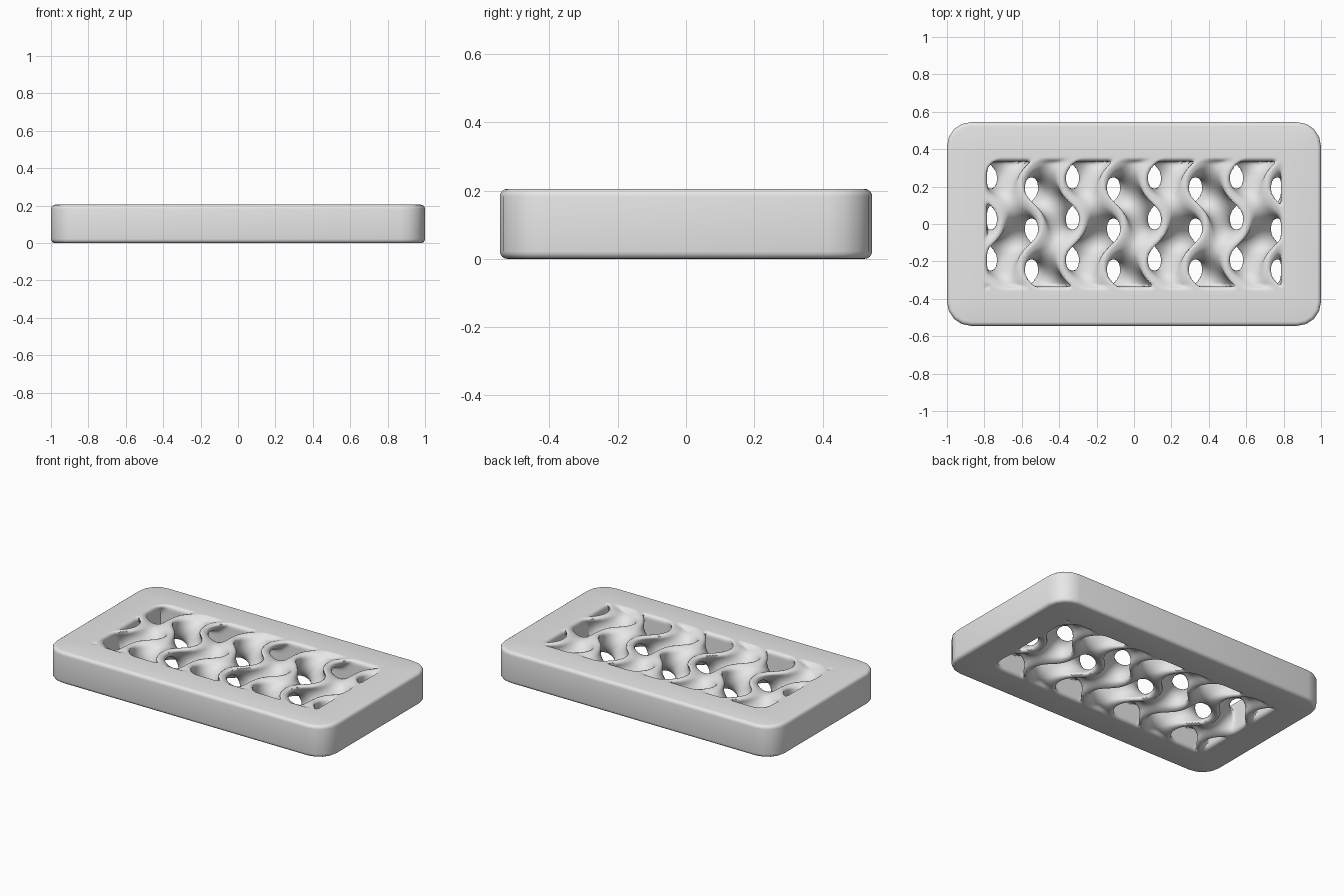
import bpy
import bmesh
import math
from mathutils import Vector

cube = bpy.data.objects.get("Cube")
if cube:
    bpy.data.objects.remove(cube, do_unlink=True)

HALF = Vector((1.0, 0.545, 0.1025))      # half size of the panel
WINDOW = (0.785, 0.335)                  # half size of the lattice opening
SEAM = (0.825, 0.375)                    # where frame and core meet
PERIOD = 0.4385                          # lattice repeat
LEVEL = 0.5                              # lattice sheet thickness level
EDGE = 0.022                             # edge rounding
STEP = 0.012                             # lattice mesh resolution
K = 2 * math.pi / PERIOD

grey = bpy.data.materials.new("plain_grey")
grey.use_nodes = True
grey.diffuse_color = (0.8, 0.8, 0.8, 1)
for node in grey.node_tree.nodes:
    if node.type == 'BSDF_PRINCIPLED':
        node.inputs["Base Color"].default_value = grey.diffuse_color


def finish(name, mesh, angle):
    obj = bpy.data.objects.new(name, mesh)
    bpy.context.collection.objects.link(obj)
    mesh.materials.append(grey)
    bpy.ops.object.select_all(action='DESELECT')
    obj.select_set(True)
    bpy.context.view_layer.objects.active = obj
    bpy.ops.object.shade_smooth_by_angle(angle=math.radians(angle))
    return obj


# Frame: stacked rounded rectangles joined by quad strips
def rounded_rect(hx, hy, radius, z, segments=4):
    points = []
    for corner, (sx, sy) in enumerate([(1, 1), (-1, 1), (-1, -1), (1, -1)]):
        for i in range(segments + 1):
            a = (corner + i / segments) * math.pi / 2
            points.append((sx * (hx - radius) + radius * math.cos(a),
                           sy * (hy - radius) + radius * math.sin(a), z))
    return points


def build_frame():
    bm = bmesh.new()
    top = 2 * HALF.z
    loops = [rounded_rect(*SEAM, 0.005, 0)]
    for z_mid, start in ((EDGE, -90), (top - EDGE, 0)):
        for i in range(5):
            a = math.radians(start + i * 22.5)
            inset = EDGE * (1 - math.cos(a))
            loops.append(rounded_rect(HALF.x - inset, HALF.y - inset,
                                      0.13 - inset, z_mid + EDGE * math.sin(a)))
    loops.append(rounded_rect(*SEAM, 0.005, top))
    rings = [[bm.verts.new(p) for p in loop] for loop in loops]
    for low, high in zip(rings, rings[1:]):
        for i in range(len(low)):
            j = (i + 1) % len(low)
            bm.faces.new((low[i], low[j], high[j], high[i]))
    mesh = bpy.data.meshes.new("frame")
    bm.to_mesh(mesh)
    bm.free()
    return finish("frame", mesh, 30)


# Rounded blends of two distances
def round_max(a, b, r):
    return min(-r, max(a, b)) + math.hypot(max(a + r, 0), max(b + r, 0))


def round_min(a, b, r):
    return -round_max(-a, -b, r)


# Solid of the core: wavy sheet plus opening wall, kept within the slab
def field(x, y, z):
    u, v, w = K * x, K * y, K * z
    wave = (math.sin(u) * math.cos(v) + math.sin(v) * math.cos(w)
            + math.sin(w) * math.cos(u))
    sheet = (abs(wave) - LEVEL) / (1.5 * K)
    wall = min(WINDOW[0] - abs(x), WINDOW[1] - abs(y))
    return round_max(round_min(wall, sheet, 0.012), abs(z) - HALF.z, EDGE)


def settle(p):
    # Slide a point onto the surface
    e = 0.001
    for _ in range(2):
        f = field(*p)
        grad = Vector([(field(*(p + d)) - field(*(p - d))) / (2 * e)
                       for d in (Vector((e, 0, 0)), Vector((0, e, 0)), Vector((0, 0, e)))])
        move = grad * (-f / max(grad.length_squared, 0.1))
        if move.length > STEP / 2:
            move.length = STEP / 2
        p = p + move
    return p


# Lattice core: one vertex per surface cell, one quad per crossed grid edge
def build_core():
    half = (SEAM[0] + 0.015, SEAM[1] + 0.015, HALF.z + 0.018)
    count = [math.ceil(2 * h / STEP) + 1 for h in half]
    axis = [[(i - (n - 1) / 2) * STEP for i in range(n)] for n in count]
    nx, ny, nz = count
    stride = (ny * nz, nz, 1)
    values = [field(x, y, z) for x in axis[0] for y in axis[1] for z in axis[2]]
    corners = [(a, b, c) for a in (0, 1) for b in (0, 1) for c in (0, 1)]
    offsets = [sum(s * c for s, c in zip(stride, corner)) for corner in corners]
    edges = [(i, i | bit) for i in range(8) for bit in (1, 2, 4) if not i & bit]

    verts, cell_vert = [], {}
    for i in range(nx - 1):
        for j in range(ny - 1):
            for k in range(nz - 1):
                base = i * stride[0] + j * stride[1] + k
                f = [values[base + o] for o in offsets]
                if (min(f) < 0) == (max(f) < 0):
                    continue
                total, hits = Vector(), 0
                for a, b in edges:
                    if (f[a] < 0) != (f[b] < 0):
                        t = f[a] / (f[a] - f[b])
                        total += Vector(corners[a]).lerp(Vector(corners[b]), t)
                        hits += 1
                origin = Vector((axis[0][i], axis[1][j], axis[2][k]))
                cell_vert[base] = len(verts)
                verts.append(settle(origin + total / hits * STEP))

    faces = []
    for i in range(1, nx - 1):
        for j in range(1, ny - 1):
            for k in range(1, nz - 1):
                base = i * stride[0] + j * stride[1] + k
                inside = values[base] < 0
                for a in range(3):
                    if inside == (values[base + stride[a]] < 0):
                        continue
                    b, c = stride[(a + 1) % 3], stride[(a + 2) % 3]
                    quad = [cell_vert.get(base - o) for o in (b + c, c, 0, b)]
                    if None not in quad:
                        faces.append(quad if inside else quad[::-1])

    mesh = bpy.data.meshes.new("lattice_core")
    mesh.from_pydata([v + Vector((0, 0, HALF.z)) for v in verts], [], faces)
    mesh.update()
    return finish("lattice_core", mesh, 50)


build_frame()
build_core()
